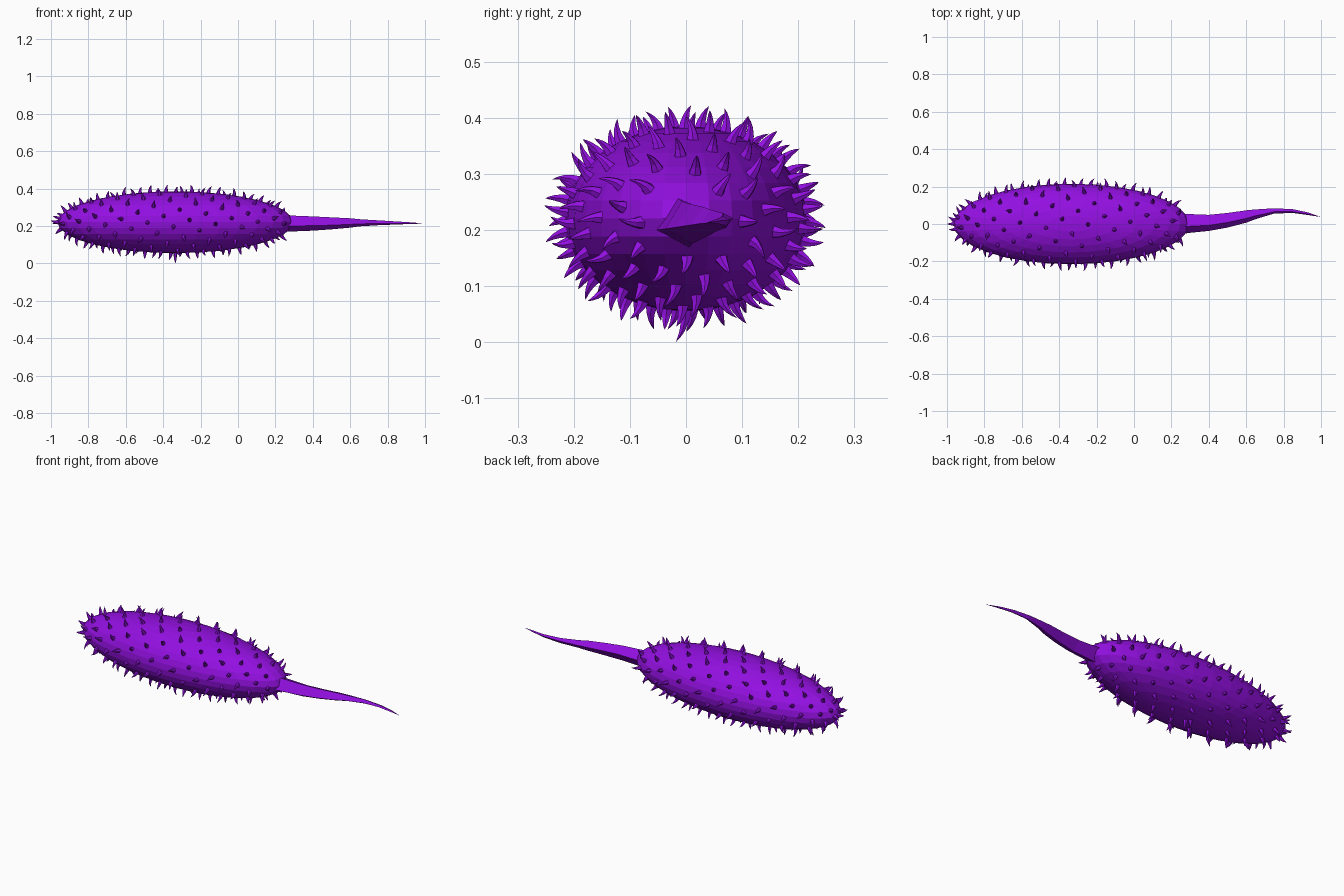
import bpy, bmesh, math, random
from mathutils import Vector, Matrix

if "Cube" in bpy.data.objects:
    bpy.data.objects.remove(bpy.data.objects["Cube"])

random.seed(4)
purple = bpy.data.materials.new("bright_purple")
purple.diffuse_color = (0.29, 0.005, 0.75, 1)
purple.use_nodes = True
purple.node_tree.nodes["Principled BSDF"].inputs["Base Color"].default_value = purple.diffuse_color

C = Vector((-0.335, 0.0, 0.22))      # body centre
R = Vector((0.63, 0.215, 0.165))     # body radii


def finish(bm, name):
    bmesh.ops.recalc_face_normals(bm, faces=bm.faces)
    me = bpy.data.meshes.new(name)
    bm.to_mesh(me)
    bm.free()
    me.materials.append(purple)
    ob = bpy.data.objects.new(name, me)
    bpy.context.collection.objects.link(ob)
    return ob


def skin(bm, rings, tip):
    """Bridge rings of points and close them to a tip."""
    rows = [[bm.verts.new(p) for p in ring] for ring in rings]
    n = len(rows[0])
    end = bm.verts.new(tip)
    bm.faces.new(rows[0][::-1])
    for a, b in zip(rows, rows[1:]):
        for i in range(n):
            j = (i + 1) % n
            bm.faces.new((a[i], a[j], b[j], b[i]))
    for i in range(n):
        bm.faces.new((rows[-1][i], rows[-1][(i + 1) % n], end))


# Body: faceted ellipsoid, slightly blunter toward the ends
bm = bmesh.new()
bmesh.ops.create_uvsphere(bm, u_segments=32, v_segments=16, radius=1)
for v in bm.verts:
    v.co = C + Vector(a * b for a, b in zip(v.co, R))
finish(bm, "body")

# Spines: curved hooks spread over the body in a golden-angle spiral
bm = bmesh.new()


def spine(d, length, hook, bend):
    base = C + Vector(a * b for a, b in zip(d, R))
    nrm = Vector(a / b for a, b in zip(d, R)).normalized()
    side = Vector((1, 0, 0)) if abs(nrm.x) < 0.9 else Vector((0, 0, 1))
    u = (side - nrm * side.dot(nrm)).normalized()
    w = nrm.cross(u)
    lean = u * math.cos(bend) + w * math.sin(bend)

    def at(t):
        return base + nrm * (length * (1.08 * t - 0.08 * t * t) - 0.004) + lean * hook * t ** 2.2

    rings = []
    for t, r in ((0, 0.0125), (0.35, 0.0085), (0.65, 0.0055), (0.85, 0.003)):
        rings.append([at(t) + (u * math.cos(k * math.tau / 6) + w * math.sin(k * math.tau / 6)) * r
                      for k in range(6)])
    skin(bm, rings, at(1))


N = 190
golden = math.pi * (3 - math.sqrt(5))
for i in range(N):
    x = -1 + 2 * (i + 0.5) / N
    if x > 0.93:                     # bare collar around the tail
        continue
    r = math.sqrt(1 - x * x)
    a = i * golden
    spine(Vector((x, r * math.cos(a), r * math.sin(a))),
          random.uniform(0.038, 0.045), random.uniform(0.012, 0.02),
          random.uniform(0, math.tau))
spine(Vector((-1, 0, 0)), 0.039, 0.008, 0)
spine(Vector((0, 0, -1)), 0.059, 0.018, math.pi / 2)
finish(bm, "spines")

# Tail: swaying four-sided stalk; x, centre y, centre z, half width, half height
path = [(0.24, 0.0, 0.213, 0.056, 0.045), (0.30, 0.003, 0.213, 0.050, 0.042),
        (0.40, 0.006, 0.213, 0.043, 0.038), (0.50, 0.020, 0.214, 0.039, 0.032),
        (0.60, 0.040, 0.216, 0.033, 0.025), (0.65, 0.052, 0.217, 0.026, 0.019),
        (0.75, 0.070, 0.217, 0.014, 0.013), (0.85, 0.069, 0.216, 0.010, 0.008),
        (0.93, 0.055, 0.215, 0.007, 0.004)]
bm = bmesh.new()
rings = [[(x, y + w, z + h * 0.3), (x, y - w * 0.3, z + h),
          (x, y - w, z - h * 0.3), (x, y + w * 0.1, z - h)] for x, y, z, w, h in path]
skin(bm, rings, (1.0, 0.037, 0.213))
finish(bm, "tail")
